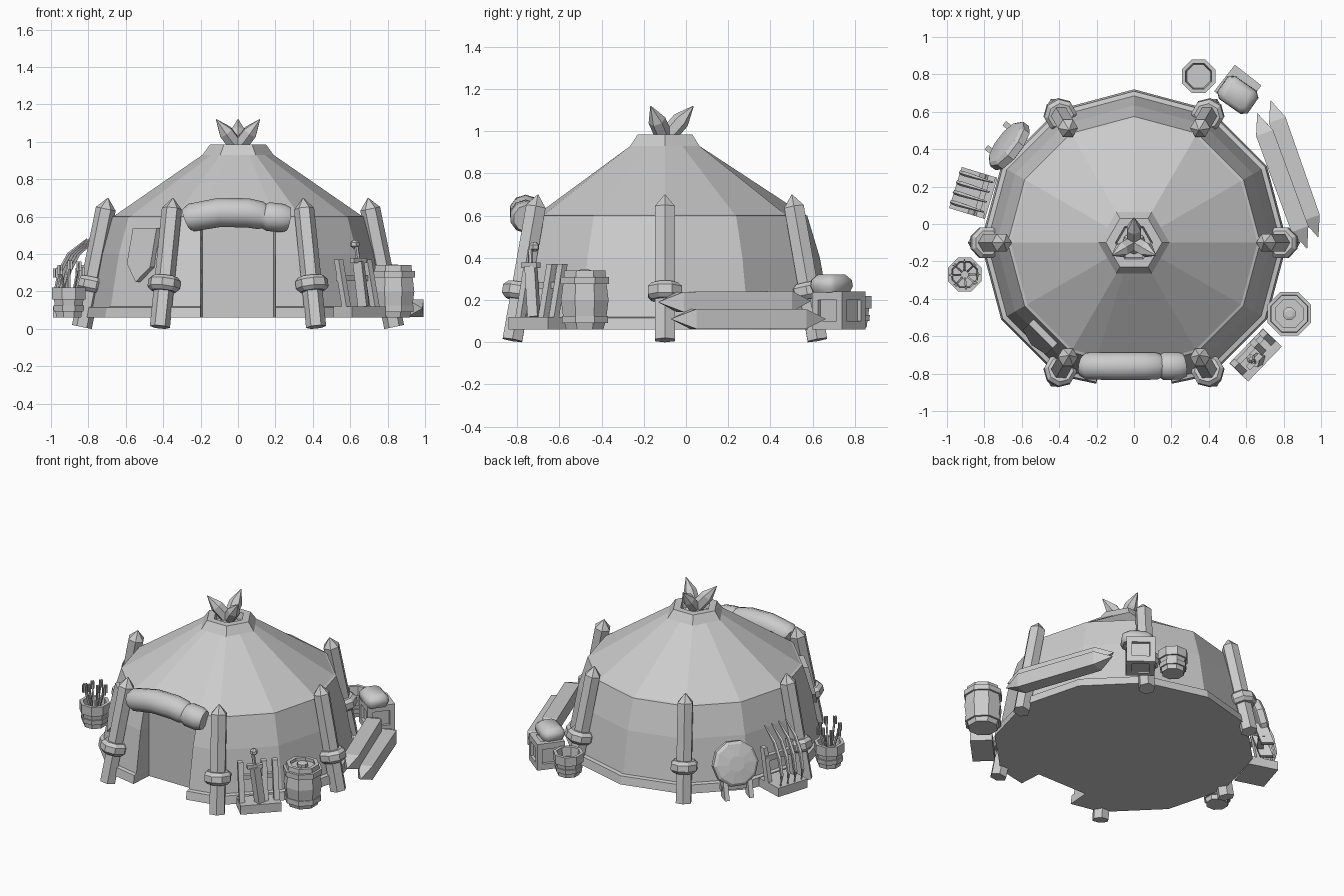
import bpy, math, random
from mathutils import Vector, Matrix

if "Cube" in bpy.data.objects:
    bpy.data.objects.remove(bpy.data.objects["Cube"])

random.seed(4)
M = Matrix()


def at(x=0, y=0, z=0, deg=0, tilt=0):
    """Set the local frame used by every helper below."""
    global M
    M = (Matrix.Translation((x, y, z)) @ Matrix.Rotation(math.radians(deg), 4, 'Z')
         @ Matrix.Rotation(math.radians(tilt), 4, 'Y'))


def loft(name, rings, smooth=False):
    n = len(rings[0])
    verts = [M @ Vector(p) for r in rings for p in r]
    faces = [(i * n + j, i * n + (j + 1) % n, (i + 1) * n + (j + 1) % n, (i + 1) * n + j)
             for i in range(len(rings) - 1) for j in range(n)]
    faces += [tuple(reversed(range(n))), tuple(range(len(verts) - n, len(verts)))]
    me = bpy.data.meshes.new(name)
    me.from_pydata(verts, [], faces)
    ob = bpy.data.objects.new(name, me)
    bpy.context.collection.objects.link(ob)
    if smooth:
        bpy.ops.object.select_all(action='DESELECT')
        ob.select_set(True)
        bpy.context.view_layer.objects.active = ob
        bpy.ops.object.shade_smooth_by_angle(angle=math.radians(50))
    return ob


def circle(r, n, phase=0.5):
    return [Vector((r * math.cos(math.tau * (i + phase) / n), r * math.sin(math.tau * (i + phase) / n), 0))
            for i in range(n)]


def lathe(name, prof, n=8, smooth=False):
    return loft(name, [[p + Vector((0, 0, z)) for p in circle(r, n)] for r, z in prof], smooth)


def tube(name, pts, radii, n=6, phase=0.5, smooth=False):
    pts = [Vector(p) for p in pts]
    rings = []
    for i, p in enumerate(pts):
        t = pts[min(i + 1, len(pts) - 1)] - pts[max(i - 1, 0)]
        q = t.to_track_quat('Z', 'Y')
        rings.append([p + q @ v for v in circle(radii[i], n, phase)])
    return loft(name, rings, smooth)


def stake(name, a, b, r, n=6, tip=0.06, both=False):
    """Straight pole with a pointed end (or two)."""
    a, b = Vector(a), Vector(b)
    d = (b - a).normalized() * tip
    pts, rad = [a, b - d, b], [r, r, 0.002]
    if both:
        pts, rad = [a, a + d, b - d, b], [0.002, r, r, 0.002]
    return tube(name, pts, rad, n)


def box(name, size, loc, lean=(0, 0)):
    """Box centred on loc; lean shifts its top in x and y."""
    sx, sy, sz = (s / 2 for s in size)
    x, y, z = loc
    return loft(name, [[(x + a * sx + k * lean[0], y + b * sy + k * lean[1], z + h)
                        for a, b in ((-1, -1), (1, -1), (1, 1), (-1, 1))] for k, h in ((0, -sz), (1, sz))])


# Tent body: twelve-sided loft with a recessed doorway at the front
def plan(r, z, door, hexed=False):
    pts = []
    for i in range(11):
        a = math.radians(-60 + 30 * i)
        k = r * (math.cos(math.pi / 6) if hexed and i % 2 else 1)
        pts.append((k * math.cos(a), k * math.sin(a), z))
    w, yf = 0.2 * min(1, r / 0.67), -r * (0.866 if hexed else 0.92)
    yi = -0.6 if door else yf
    return pts + [(-w, yf, z), (-w * 0.95, yi, z), (w * 0.95, yi, z), (w, yf, z)]


at(0, -0.1)
loft("tent_body", [plan(0.82, 0.06, True), plan(0.81, 0.115, True), plan(0.785, 0.12, True),
                   plan(0.735, 0.4, True), plan(0.675, 0.6, True), plan(0.66, 0.605, False),
                   plan(0.19, 0.93, False, True), plan(0.15, 0.985, False, True),
                   plan(0.10, 0.985, False, True), plan(0.09, 0.94, False, True)])

# Leaning wall posts with collars
for i in range(6):
    at(0, -0.1, 0, 60 * i)
    stake("wall_post", (0.835, 0, 0.01), (0.695, 0, 0.70), 0.054)
    at(0, -0.1, 0, 60 * i)
    c, d = Vector((0.79, 0, 0.24)), Vector((-0.2, 0, 0.98))
    tube("post_collar", [c + d * h for h in (-0.04, -0.02, 0.02, 0.04)], [0.068, 0.088, 0.088, 0.068], 8)

# Crossed poles on the roof
for a in (90, 210, 330):
    at(0, -0.1, 0, a)
    stake("crown_pole", (-0.03, 0, 0.93), (0.135, 0, 1.12), 0.042, 6, 0.09)

# Rolled door cloth
at()
tube("door_roll", [(-0.275, -0.755, 0.585), (-0.25, -0.76, 0.595), (-0.1, -0.76, 0.622), (0.05, -0.76, 0.62),
                   (0.12, -0.76, 0.607), (0.14, -0.76, 0.603), (0.16, -0.76, 0.60), (0.24, -0.76, 0.592),
                   (0.27, -0.755, 0.587)],
     [0.06, 0.075, 0.078, 0.078, 0.075, 0.066, 0.077, 0.076, 0.064], 10, smooth=True)

# Pointed banner hanging on the front left wall
at(0, -0.1, 0, 225)
shape = [(-0.09, 0.54), (-0.09, 0.35), (0.0, 0.25), (0.09, 0.33), (0.09, 0.54)]
loft("wall_banner", [[(o + 0.69 - (z - 0.54) * 0.24, y, z) for y, z in shape] for o in (-0.02, 0.015)])

# Bucket of arrows, and an empty bucket
def bucket(name, h):
    lathe(name, [(0.072, 0), (0.085, h * 0.6), (0.097, h * 0.6), (0.097, h), (0.075, h), (0.068, h * 0.6)])
    lathe(name + "_hoop", [(0.078, h * 0.2), (0.086, h * 0.2), (0.089, h * 0.4), (0.08, h * 0.4)])


at(-0.905, -0.27, 0.06)
bucket("arrow_bucket", 0.16)
for i in range(8):
    a = i * 0.8
    d = Vector((math.cos(a), math.sin(a), 0))
    top = d * 0.07 + Vector((0, 0, 0.25 + random.random() * 0.05))
    tube("arrow_shaft", [d * 0.02 + Vector((0, 0, 0.08)), top], [0.007, 0.007], 4)
    box("arrow_fletching", (0.026, 0.006, 0.05), top - Vector((0, 0, 0.015)))
    box("arrow_fletching", (0.006, 0.026, 0.05), top - Vector((0, 0, 0.015)))
at(0.345, 0.79, 0.07)
bucket("empty_bucket", 0.15)

# Bow rack
at(-0.84, 0.16, 0, 163)
box("bow_rack_base", (0.2, 0.23, 0.06), (0.02, 0, 0.09))
for y in (-0.1, 0.1):
    box("bow_rack_upright", (0.04, 0.03, 0.24), (0.0, y, 0.22), (-0.05, 0))
box("bow_rack_rail", (0.03, 0.23, 0.04), (-0.03, 0, 0.27))
for i in range(4):
    y = -0.085 + 0.055 * i
    tube("bow", [(0.10, y, 0.11), (0.115, y, 0.2), (0.09, y, 0.31), (0.04, y, 0.4), (-0.06, y, 0.48)],
         [0.006, 0.012, 0.014, 0.012, 0.005], 5)

# Round shield on a small stand
at(-0.67, 0.42, 0.27, 143, 72)
lathe("shield", [(0.135, -0.03), (0.148, -0.025), (0.148, 0.015), (0.13, 0.03), (0.05, 0.04)], 10)
at(-0.67, 0.42, 0, 143)
for y in (-0.08, 0.08):
    box("shield_stand_leg", (0.08, 0.03, 0.14), (0.05, y, 0.13), (-0.05, 0))
box("shield_stand_bar", (0.04, 0.2, 0.03), (0.01, 0, 0.12))

# Sword rack
at(0.65, -0.7, 0, -44)
box("sword_rack_base", (0.14, 0.26, 0.06), (0, 0, 0.09))
for y in (-0.11, 0.04, 0.11):
    box("sword_rack_upright", (0.035, 0.035, 0.26), (0.01, y, 0.24), (-0.06, 0))
box("sword_rack_rail", (0.03, 0.25, 0.03), (-0.04, 0, 0.27))
tube("sword_blade", [(0.03, 0, 0.12), (0.02, -0.03, 0.36)], [0.035, 0.035], 4, 0)
box("sword_guard", (0.03, 0.1, 0.025), (0.02, -0.03, 0.365))
tube("sword_grip", [(0.02, -0.03, 0.36), (0.015, -0.04, 0.44)], [0.012, 0.012], 6)
at(0.625, -0.72, 0.43, -44)
lathe("sword_pommel", [(0.01, 0), (0.025, 0.013), (0.025, 0.032), (0.01, 0.045)], 6)

# Barrel with hoops and lid
at(0.83, -0.48, 0.06)
lathe("barrel", [(0.095, 0), (0.11, 0.05), (0.122, 0.14), (0.11, 0.23), (0.105, 0.28), (0.08, 0.28), (0.08, 0.26)])
for z0, r in ((0.03, 0.118), (0.215, 0.125)):
    lathe("barrel_hoop", [(r - 0.02, z0), (r, z0), (r, z0 + 0.035), (r - 0.02, z0 + 0.035)])
lathe("barrel_plug", [(0.035, 0.25), (0.035, 0.28), (0.02, 0.285)])

# Two sharpened logs lying beside the tent
at()
stake("outer_log", (0.73, 0.66, 0.11), (0.985, -0.07, 0.11), 0.066, 4, 0.11, True)
stake("inner_log", (0.66, 0.59, 0.195), (0.925, -0.13, 0.19), 0.068, 4, 0.11, True)

# Crate with framed sides, and a sack on top
at(0.555, 0.725, 0.06, 52)
box("crate_core", (0.14, 0.14, 0.15), (0, 0, 0.085))
for z in (0.02, 0.16):
    for s in (-1, 1):
        box("crate_rail", (0.18, 0.035, 0.04), (0, s * 0.0725, z))
        box("crate_rail", (0.035, 0.18, 0.04), (s * 0.0725, 0, z))
for sx in (-1, 1):
    for sy in (-1, 1):
        box("crate_corner", (0.035, 0.035, 0.18), (sx * 0.0725, sy * 0.0725, 0.09))
box("crate_lid", (0.16, 0.16, 0.02), (0, 0, 0.165))
at(0.555, 0.69, 0.235, -35)
loft("sack", [[(x * k, y * k, z) for x, y in ((-0.1, -0.05), (-0.07, -0.075), (0.07, -0.075), (0.1, -0.05),
                                               (0.1, 0.05), (0.07, 0.075), (-0.07, 0.075), (-0.1, 0.05))]
              for k, z in ((0.85, 0), (1, 0.03), (0.95, 0.06), (0.65, 0.085))], True)
